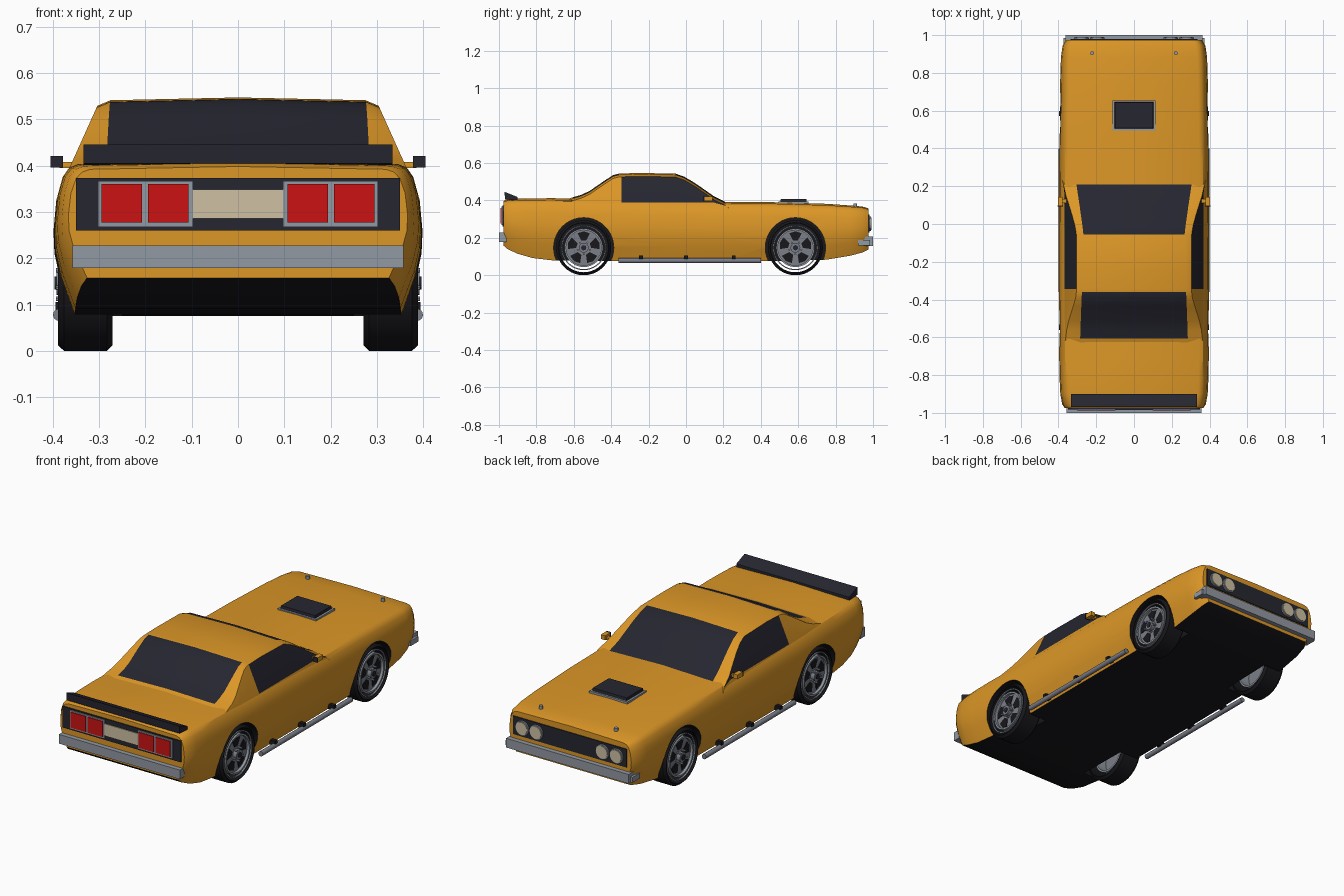
import bpy, bmesh, math
from mathutils import Matrix

if "Cube" in bpy.data.objects:
    bpy.data.objects.remove(bpy.data.objects["Cube"])


def material(name, rgb):
    m = bpy.data.materials.new(name)
    m.diffuse_color = (*rgb, 1)
    m.use_nodes = True
    m.node_tree.nodes["Principled BSDF"].inputs["Base Color"].default_value = m.diffuse_color
    return m


PAINT = material("orange_paint", (0.72, 0.31, 0.020))
GLASS = material("dark_glass_trim", (0.019, 0.019, 0.030))
BLACK = material("rubber_black", (0.009, 0.009, 0.012))
SILVER = material("silver", (0.29, 0.32, 0.36))
RIM = material("rim_grey", (0.20, 0.21, 0.25))
RED = material("lamp_red", (0.60, 0.006, 0.006))
CREAM = material("lamp_cream", (0.62, 0.53, 0.36))


def finish(name, bm, mats, smooth=None):
    bmesh.ops.recalc_face_normals(bm, faces=bm.faces)
    me = bpy.data.meshes.new(name)
    bm.to_mesh(me)
    bm.free()
    ob = bpy.data.objects.new(name, me)
    bpy.context.collection.objects.link(ob)
    for m in mats:
        me.materials.append(m)
    if smooth:
        smooth_by_angle(ob, smooth)
    return ob


def smooth_by_angle(ob, degrees):
    bpy.ops.object.select_all(action='DESELECT')
    ob.select_set(True)
    bpy.context.view_layer.objects.active = ob
    bpy.ops.object.shade_smooth_by_angle(angle=math.radians(degrees))


def bridge(rings, closed=False):
    """Skin a list of rings; cap the ends unless the list loops round."""
    bm = bmesh.new()
    vs = [[bm.verts.new(p) for p in r] for r in rings]
    n = len(rings[0])
    for i in range(len(vs) if closed else len(vs) - 1):
        a, b = vs[i], vs[(i + 1) % len(vs)]
        for j in range(n):
            k = (j + 1) % n
            bm.faces.new((a[j], a[k], b[k], b[j]))
    if not closed:
        bm.faces.new(vs[0])
        bm.faces.new(vs[-1])
    bmesh.ops.recalc_face_normals(bm, faces=bm.faces)
    return bm


def section(y, half):
    """Mirror a half outline (bottom centre to top centre) into a ring."""
    return [(x, y, z) for x, z in half] + [(-x, y, z) for x, z in half[-2:0:-1]]


def box(name, x, y, z, mat):
    return finish(name, bridge([[(a, y[0], z[0]), (a, y[1], z[0]), (a, y[1], z[1]), (a, y[0], z[1])]
                                for a in x]), [mat])


def cylinder(name, r, depth, loc, axis, mat, seg=24):
    bm = bmesh.new()
    rot = {'X': Matrix.Rotation(math.pi / 2, 4, 'Y'), 'Y': Matrix.Rotation(math.pi / 2, 4, 'X'),
           'Z': Matrix()}[axis]
    bmesh.ops.create_cone(bm, cap_ends=True, segments=seg, radius1=r, radius2=r, depth=depth,
                          matrix=Matrix.Translation(loc) @ rot)
    return finish(name, bm, [mat], 40)


def ring(name, profile, side, y, z, mat, seg=40):
    """Lathe a closed (x, radius) outline around the axle."""
    rings = []
    for i in range(seg):
        a = 2 * math.pi * i / seg
        rings.append([(side * x, y + r * math.cos(a), z + r * math.sin(a)) for x, r in profile])
    return finish(name, bridge(rings, True), [mat], 35)


AXLES = (("rear", -0.547), ("front", 0.585))
AXLE_Z = 0.147

# Lower body: y, half width, top z, bottom z
STATIONS = [(-0.975, .366, .398, .158), (-0.955, .380, .406, .140), (-0.90, .390, .409, .115),
            (-0.82, .394, .411, .092), (-0.71, .396, .412, .079), (-0.40, .398, .404, .075),
            (0, .398, .398, .075), (0.2, .397, .393, .075), (0.45, .395, .391, .076),
            (0.75, .391, .382, .083), (0.88, .387, .373, .105), (0.945, .378, .367, .122),
            (0.975, .360, .358, .138)]
SHAPE = [(0, 0), (.89, 0), (.965, .25), (.995, .42), (1, .56), (.985, .76), (.955, .89),
         (.92, .95), (.87, .975), (0, 1)]
bm = bridge([section(y, [(w * fx, b + (t - b) * fz) for fx, fz in SHAPE])
             for y, w, t, b in STATIONS])
for f in bm.faces:
    if f.normal.z < -0.6:
        f.material_index = 1
body = finish("body", bm, [PAINT, BLACK])

# Wheel arches cut from the body
for end, y in AXLES:
    for s in (-1, 1):
        cutter = cylinder("arch_cutter", .161, .25, (s * .375, y, AXLE_Z), 'X', BLACK, 40)
        cutter.hide_render = True
        mod = body.modifiers.new("arch", 'BOOLEAN')
        mod.operation, mod.solver, mod.object = 'DIFFERENCE', 'EXACT', cutter
        mod.material_mode = 'TRANSFER'
        bpy.context.view_layer.objects.active = body
        bpy.ops.object.modifier_apply(modifier=mod.name)
        bpy.data.objects.remove(cutter)
smooth_by_angle(body, 32)

# Cabin: y, roof z, half width of the glass
CABIN = [(-0.65, .400, .287), (-0.605, .417, .285), (-0.56, .430, .283), (-0.515, .451, .282),
         (-0.435, .506, .279), (-0.39, .535, .277), (-0.36, .543, .276), (-0.345, .544, .276),
         (-0.25, .547, .275), (-0.055, .543, .268), (-0.01, .527, .273), (0.04, .498, .280),
         (0.09, .464, .287), (0.15, .422, .296), (0.21, .392, .305), (0.23, .375, .308)]
rings = []
for y, z, g in CABIN:
    zs = z - .018
    sill = min(.388, zs - .002)
    side = lambda h: .375 - .45 * (h - .37)
    rings.append(section(y, [(0, .34), (.378, .34), (side(sill), sill), (side(zs), zs),
                             (g, z - .006), (0, z)]))
bm = bridge(rings)
for f in bm.faces:
    c = f.calc_center_median()
    ys = [v.co.y for v in f.verts]
    lo, hi = min(ys), max(ys)
    on_top = any(abs(v.co.x) < .001 for v in f.verts) and c.z > .36
    ends = lo > -.606 and hi < -.359 or lo > -.056 and hi < .211
    low = min(v.co.z for v in f.verts)
    beside = not on_top and low > .36 and abs(f.normal.x) > .8
    if on_top and ends or beside and lo > -.346 and hi < .211:
        f.material_index = 1
finish("cabin", bm, [PAINT, GLASS], 25)

# Wheels
for end, y in AXLES:
    for s in (-1, 1):
        tag = end + ("_right" if s > 0 else "_left")
        ring(tag + "_tyre", [(.271, .131), (.271, .135), (.283, .147), (.375, .147),
                             (.388, .135), (.388, .131)], s, y, AXLE_Z, BLACK)
        ring(tag + "_sidewall_band", [(.376, .114), (.376, .120), (.384, .120), (.384, .114)],
             s, y, AXLE_Z, SILVER)
        ring(tag + "_rim_lip", [(.29, .094), (.29, .103), (.384, .103), (.384, .094)],
             s, y, AXLE_Z, SILVER)
        cylinder(tag + "_rim_disc", .098, .02, (s * .36, y, AXLE_Z), 'X', RIM, 40)
        cylinder(tag + "_hub", .026, .026, (s * .379, y, AXLE_Z), 'X', RIM, 20)
        cylinder(tag + "_hub_cap", .014, .008, (s * .392, y, AXLE_Z), 'X', GLASS, 12)
        for i in range(5):
            a = math.pi / 2 + 2 * math.pi * i / 5
            # dark opening between two spokes
            pts = [(.040, -.32), (.084, -.40), (.088, 0), (.084, .40), (.040, .32)]
            finish(tag + "_rim_opening",
                   bridge([[(s * x, y + r * math.cos(a + d), AXLE_Z + r * math.sin(a + d))
                            for r, d in pts] for x in (.368, .373)]), [BLACK])
            b = a + math.pi / 5
            cylinder(tag + "_wheel_nut", .005, .02,
                     (s * .383, y + .034 * math.cos(b), AXLE_Z + .034 * math.sin(b)), 'X', SILVER, 8)

# Rear end: panel, lamps, bumper, spoiler
box("rear_panel", (-.35, .35), (-.981, -.97), (.26, .373), GLASS)
box("rear_centre_panel", (-.098, .098), (-.985, -.975), (.286, .348), CREAM)
for s in (-1, 1):
    box("tail_lamp_frame", (s * .097, s * .302), (-.987, -.975), (.268, .367), SILVER)
    for a, b in ((.107, .194), (.207, .294)):
        box("tail_lamp", (s * a, s * b), (-.991, -.98), (.277, .36), RED)
box("rear_bumper", (-.357, .357), (-1, -.96), (.179, .228), SILVER)
finish("spoiler", bridge([[(x, -.968, .405), (x, -.97, .445), (x, -.955, .44), (x, -.90, .418),
                           (x, -.90, .40)] for x in (-.333, .333)]), [GLASS])

# Front end: grille, headlamps, bumper
box("grille", (-.335, .335), (.965, .980), (.228, .325), GLASS)
for s in (-1, 1):
    for x in (.195, .278):
        cylinder("headlamp_ring", .039, .016, (s * x, .980, .276), 'Y', SILVER)
        cylinder("headlamp", .033, .016, (s * x, .983, .276), 'Y', CREAM)
    box("bumper_end", (s * .33, s * .374), (.92, .985), (.160, .188), SILVER)
box("front_bumper", (-.362, .362), (.95, 1.0), (.157, .206), SILVER)

# Bonnet scoop and pins
box("scoop_base", (-.113, .113), (.495, .655), (.37, .394), SILVER)
finish("scoop", bridge([[(x, y, z) for x, y in ((-w, .575 - d), (w, .575 - d), (w, .575 + d),
                                                (-w, .575 + d))]
                        for w, d, z in ((.104, .072, .38), (.100, .068, .408))]), [GLASS])
for s in (-1, 1):
    cylinder("bonnet_pin", .010, .022, (s * .222, .905, .372), 'Z', SILVER, 12)

# Door mirrors and side pipes
for s in (-1, 1):
    box("door_mirror", (s * .378, s * .403), (.098, .142), (.397, .420), PAINT)
    box("mirror_glass", (s * .377, s * .404), (.092, .099), (.396, .421), GLASS)
    box("mirror_stalk", (s * .35, s * .385), (.112, .132), (.395, .408), PAINT)
    cylinder("side_pipe", .013, .76, (s * .386, .02, .078), 'Y', RIM, 16)
    for y in (-.24, 0, .255):
        box("pipe_bracket", (s * .36, s * .394), (y - .01, y + .01), (.08, .106), BLACK)
